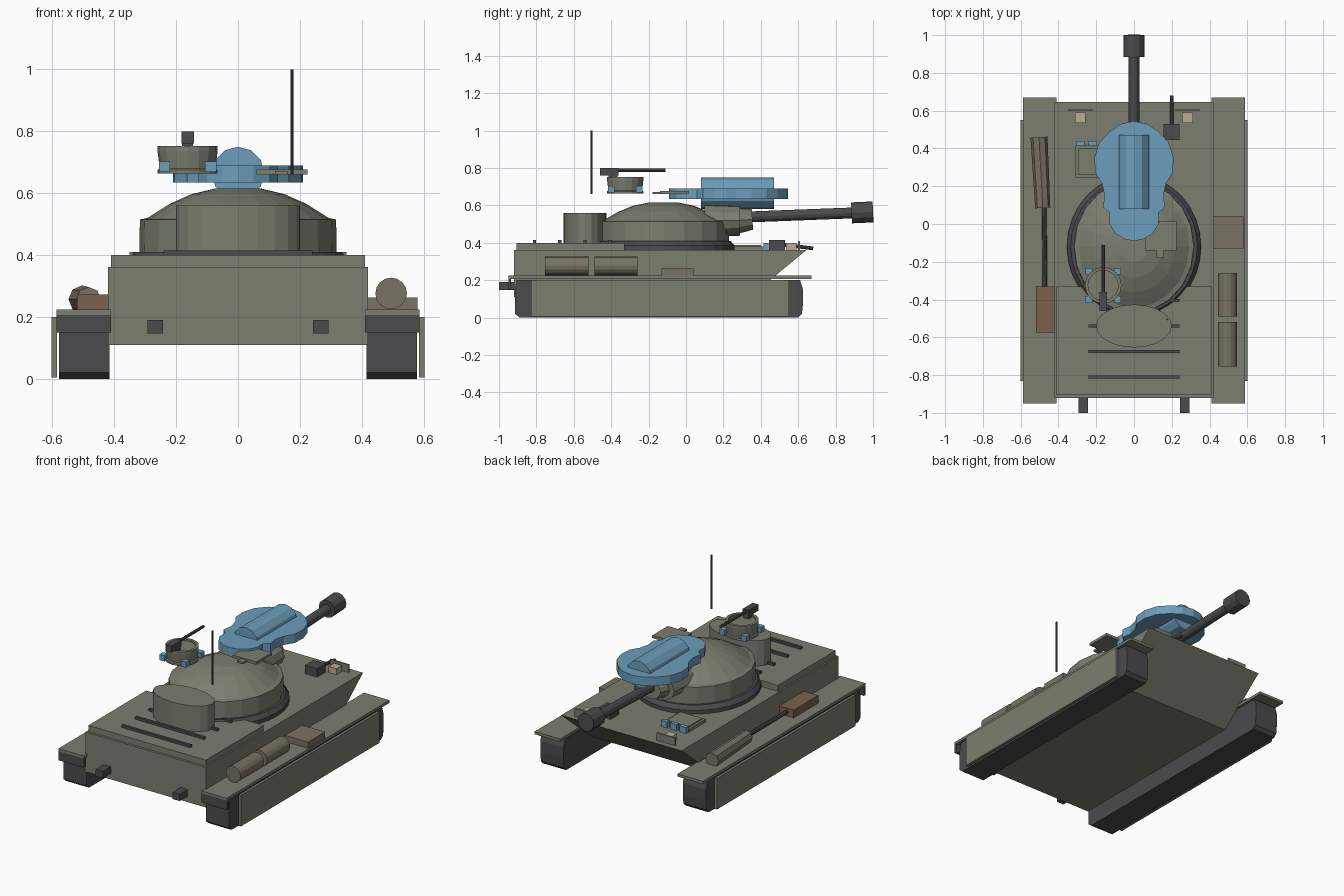
import bpy, bmesh, math
from mathutils import Vector, Matrix

if "Cube" in bpy.data.objects:
    bpy.data.objects.remove(bpy.data.objects["Cube"])


def material(name, r, g, b):
    m = bpy.data.materials.new(name)
    m.diffuse_color = (r, g, b, 1)
    m.use_nodes = True
    m.node_tree.nodes["Principled BSDF"].inputs["Base Color"].default_value = m.diffuse_color
    return m


OLIVE = material("olive", .20, .21, .16)
DARK = material("dark_metal", .07, .07, .075)
BLUE = material("blue_glass", .15, .34, .50)
TAN = material("canvas", .19, .17, .125)
BROWN = material("wood", .20, .12, .075)
LAMP = material("lamp", .48, .42, .27)


def finish(name, bm, mat):
    bmesh.ops.recalc_face_normals(bm, faces=bm.faces)
    me = bpy.data.meshes.new(name)
    bm.to_mesh(me)
    bm.free()
    me.materials.append(mat)
    ob = bpy.data.objects.new(name, me)
    bpy.context.collection.objects.link(ob)
    return ob


def box(name, x, y, z, mat=OLIVE):
    bm = bmesh.new()
    bmesh.ops.create_cube(bm, size=1)
    for v in bm.verts:
        v.co = Vector([(a + b) / 2 + c * (b - a) for c, (a, b) in zip(v.co, (x, y, z))])
    return finish(name, bm, mat)


def rod(name, p, q, r0, r1=None, n=12, mat=DARK, wide=1):
    """Cylinder or cone from p to q, optionally stretched in x."""
    p, q = Vector(p), Vector(q)
    d = q - p
    bm = bmesh.new()
    rot = d.to_track_quat('Z', 'X' if abs(d.normalized().z) > .9 else 'Y').to_matrix().to_4x4()
    bmesh.ops.create_cone(bm, cap_ends=True, segments=n, radius1=r0,
                          radius2=r0 if r1 is None else r1, depth=d.length)
    bm.transform(Matrix.Translation((p + q) / 2) @ Matrix.Diagonal((wide, 1, 1, 1)) @ rot)
    return finish(name, bm, mat)


def prism(name, pts, axis, a, b, mat=OLIVE):
    """Extrude an outline: (y,z) along x, or (x,y) along z."""
    bm = bmesh.new()
    at = (lambda p, h: (h, *p)) if axis == 'x' else (lambda p, h: (*p, h))
    lo = [bm.verts.new(at(p, a)) for p in pts]
    hi = [bm.verts.new(at(p, b)) for p in pts]
    bm.faces.new(lo)
    bm.faces.new(hi)
    for i in range(len(pts)):
        j = (i + 1) % len(pts)
        bm.faces.new((lo[i], lo[j], hi[j], hi[i]))
    return finish(name, bm, mat)


def lathe(name, profile, cx, cy, sy=1, n=20, mat=OLIVE):
    """Stack of elliptical rings (radius, z), closed at both ends."""
    bm = bmesh.new()
    rings = [[bm.verts.new((cx + r * math.cos(2 * math.pi * k / n),
                            cy + sy * r * math.sin(2 * math.pi * k / n), z))
              for k in range(n)] for r, z in profile]
    for a, b in zip(rings, rings[1:]):
        for k in range(n):
            j = (k + 1) % n
            bm.faces.new((a[k], a[j], b[j], b[k]))
    bm.faces.new(rings[0])
    bm.faces.new(rings[-1])
    return finish(name, bm, mat)


# Hull and raised engine deck
prism("hull", [(-.92, .11), (.34, .11), (.645, .362), (-.92, .362)], 'x', -.42, .42)
box("engine_deck", (-.41, .41), (-.905, -.33), (.36, .40))
for y in (-.81, -.675, -.54, -.405):
    box("deck_bar", (-.24, .24), (y - .009, y + .009), (.395, .415), DARK)

# Running gear, mirrored left and right
track = [(-.89, 0), (.60, 0), (.62, .02), (.626, .08), (.626, .15), (.61, .2), (-.905, .2), (-.914, .15),
         (-.914, .02)]
for s in (-1, 1):
    def side(a, b):
        return tuple(sorted((s * a, s * b)))
    prism("track", track, 'x', s * .416, s * .578, DARK)
    box("skirt", side(.585, .602), (-.83, .55), (.005, .20))
    box("fender", side(.41, .587), (-.95, .67), (.207, .224))
    box("mud_flap", side(.41, .587), (-.95, -.935), (.15, .21), DARK)
    box("tow_hook", side(.243, .293), (-1.0, -.915), (.147, .19), DARK)
    box("headlight", side(.258, .312), (.535, .59), (.36, .40), LAMP)
    box("lamp_guard", side(.22, .35), (.60, .61), (.36, .41))

# Hull gun and driver's hatch
box("hull_gun_mount", (.155, .24), (.445, .53), (.36, .415), DARK)
rod("hull_gun", (.2, .52, .39), (.2, .68, .37), .01, n=8)
box("driver_hatch", (-.31, -.13), (.245, .415), (.36, .38))
box("driver_hatch_lid", (-.295, -.145), (.26, .40), (.375, .388))
for x in (-.285, -.22, -.155):
    box("driver_periscope", (x - .022, x + .022), (.415, .44), (.36, .40), BLUE)

# Turret ring, body and rear bustle
lathe("turret_ring", [(.355, .36), (.355, .385), (.335, .41)], 0, -.12, 1.07, 32, DARK)
lathe("turret", [(.32, .37), (.317, .515), (.293, .52), (.22, .566), (.15, .597), (.075, .615)], 0, -.12, 1.1)
lathe("turret_bustle", [(.2, .40), (.2, .56)], 0, -.54, .57)

# Mantlet and main gun
rod("mantlet_base", (0, .10, .52), (0, .29, .52), .09, .082, 12, OLIVE, 1.5)
rod("mantlet_nose", (0, .28, .52), (0, .355, .525), .07, .055, 12, OLIVE, 1.3)
rod("gun_barrel", (0, .33, .538), (0, .90, .56), .029, n=12)
rod("muzzle", (0, .885, .56), (0, 1.0, .565), .056, n=12)

# Blue roof cover with its drum
half = [(0, .545), (.07, .53), (.13, .49), (.185, .43), (.21, .35), (.205, .27), (.17, .215), (.155, .15),
        (.165, .09), (.13, .06), (.13, 0), (.10, -.05), (.05, -.08), (0, -.09)]
prism("roof_cover", half + [(-x, y) for x, y in half[-2:0:-1]], 'z', .635, .69, BLUE)
rod("roof_drum", (0, .08, .665), (0, .47, .665), .085, n=12, mat=BLUE)

# Loader's hatch
box("loader_hatch", (.06, .225), (-.14, .015), (.66, .677))
box("loader_hatch_handle", (.12, .16), (-.18, -.14), (.66, .672))

# Cupola with periscopes and roof machine gun
cx, cy = -.163, -.325
lathe("cupola", [(.097, .663), (.097, .675), (.09, .68), (.097, .735), (.097, .752), (.08, .752), (.08, .742)],
      cx, cy, 1, 16)
for sx in (-1, 1):
    for sy in (-1, 1):
        x, y = cx + sx * .075, cy + sy * .075
        box("cupola_periscope", (x - .018, x + .018), (y - .018, y + .018), (.668, .703), BLUE)
box("roof_gun_post", (cx - .018, cx + .018), (-.415, -.365), (.74, .768), DARK)
box("roof_gun_body", (cx - .02, cx + .02), (-.46, -.36), (.76, .80), DARK)
rod("roof_gun_barrel", (cx, -.37, .787), (cx, -.11, .787), .009, n=8)

# Aerial
rod("aerial", (.175, -.505, .66), (.175, -.505, 1.0), .005, n=8)

# Fender stowage
rod("tool_head", (-.503, .46, .257), (-.483, .085, .257), .045, .04, 8, TAN)
rod("tool_shaft", (-.475, .10, .25), (-.472, -.34, .25), .012, n=8)
box("wooden_block", (-.52, -.42), (-.575, -.33), (.222, .273), BROWN)
for a, b in ((-.49, -.26), (-.755, -.52)):
    rod("fuel_drum", (.495, a, .276), (.495, b, .276), .051, n=16, mat=TAN)
box("stowage_box", (.415, .58), (-.13, .04), (.222, .263), TAN)
